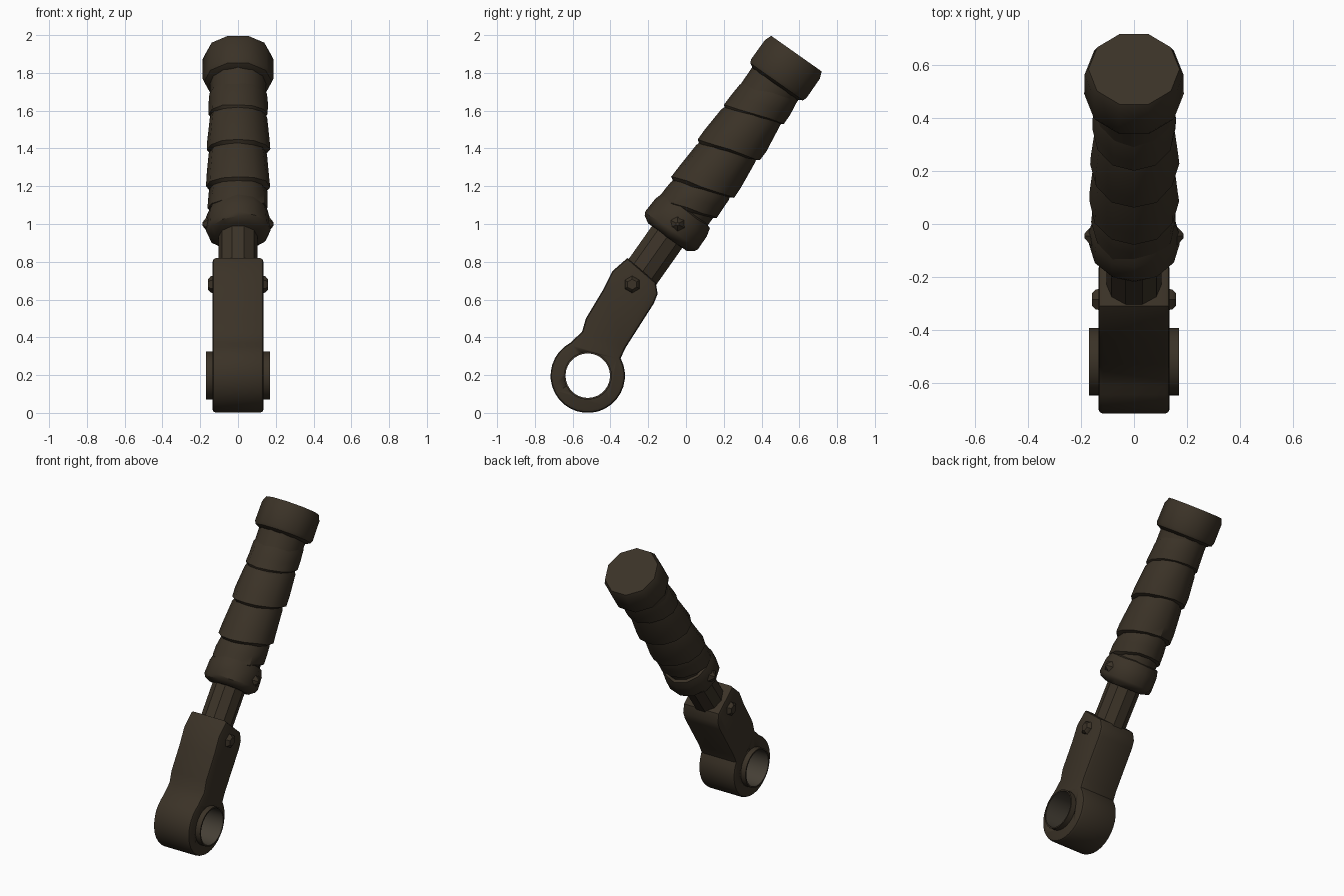
import bpy, bmesh, math, random
from mathutils import Matrix, Vector

random.seed(4)
cube = bpy.data.objects.get("Cube")
if cube:
    bpy.data.objects.remove(cube, do_unlink=True)


def material(name, rgb):
    m = bpy.data.materials.new(name)
    m.use_nodes = True
    m.diffuse_color = (*rgb, 1)
    bsdf = m.node_tree.nodes["Principled BSDF"]
    bsdf.inputs["Base Color"].default_value = (*rgb, 1)
    bsdf.inputs["Roughness"].default_value = 0.8
    return m


DARK = material("dark brown", (0.043, 0.032, 0.020))
WORN = material("worn brown", (0.060, 0.050, 0.036))

# Handle axis: leans back from the fork end, local z runs up the handle
AXIS = Matrix.Translation((0, -0.235, 0.74)) @ Matrix.Rotation(math.radians(-35.2), 4, 'X')
EYE = Vector((0, -0.52, 0.197))
EYE_R = 0.197
HALF = 0.135


def finish(name, bm, mat, matrix=None, angle=35):
    bmesh.ops.recalc_face_normals(bm, faces=bm.faces)
    if matrix is not None:
        bm.transform(matrix)
    mesh = bpy.data.meshes.new(name)
    bm.to_mesh(mesh)
    bm.free()
    mesh.materials.append(mat)
    ob = bpy.data.objects.new(name, mesh)
    bpy.context.collection.objects.link(ob)
    bpy.ops.object.select_all(action='DESELECT')
    ob.select_set(True)
    bpy.context.view_layer.objects.active = ob
    bpy.ops.object.shade_smooth_by_angle(angle=math.radians(angle))
    return ob


def turned(name, profile, sides, matrix=AXIS, tilt=0.0, jitter=0.0, closed=False, mat=DARK):
    """Rings of (radius, height); tilt slants them front to back."""
    bm = bmesh.new()
    rings = []
    for r, h in profile:
        ring = []
        for i in range(sides):
            a = math.tau * i / sides
            rr = r + random.uniform(-jitter, jitter)
            hh = h + tilt * math.sin(a) + random.uniform(-jitter, jitter)
            ring.append(bm.verts.new((rr * math.cos(a), rr * math.sin(a), hh)))
        rings.append(ring)
    pairs = list(zip(rings, rings[1:]))
    if closed:
        pairs.append((rings[-1], rings[0]))
    else:
        bm.faces.new(rings[0])
        bm.faces.new(rings[-1])
    for lo, hi in pairs:
        for i in range(sides):
            j = (i + 1) % sides
            bm.faces.new((lo[i], lo[j], hi[j], hi[i]))
    return finish(name, bm, mat, matrix)


# Eye and socket: one side outline, extruded across x and bevelled
outline = []
for i in range(25):
    a = math.radians(118 + 270 * i / 24)
    outline.append((EYE.y + EYE_R * math.cos(a), EYE.z + EYE_R * math.sin(a)))
outline += [(-0.32, 0.345), (-0.17, 0.58), (-0.15, 0.63), (-0.16, 0.69),
            (-0.31, 0.82), (-0.39, 0.75), (-0.44, 0.65), (-0.53, 0.50), (-0.55, 0.43)]
bm = bmesh.new()
face = bm.faces.new([bm.verts.new((-HALF, y, z)) for y, z in outline])
new = bmesh.ops.extrude_face_region(bm, geom=[face])["geom"]
bmesh.ops.translate(bm, vec=(2 * HALF, 0, 0),
                    verts=[v for v in new if isinstance(v, bmesh.types.BMVert)])
rims = [e for e in bm.edges if abs(e.verts[0].co.x - e.verts[1].co.x) < 1e-5]
bmesh.ops.bevel(bm, geom=rims, offset=0.018, segments=2, profile=0.5, affect='EDGES')
socket = finish("eye_socket", bm, DARK)

# Pin hole through the eye
ACROSS = Matrix.Translation(EYE) @ Matrix.Rotation(math.pi / 2, 4, 'Y')
cutter = turned("hole_cutter", [(0.123, -0.3), (0.123, 0.3)], 28, ACROSS)
cutter.hide_render = True
hole = socket.modifiers.new("hole", 'BOOLEAN')
hole.operation = 'DIFFERENCE'
hole.solver = 'EXACT'
hole.object = cutter
bpy.context.view_layer.objects.active = socket
bpy.ops.object.modifier_apply(modifier=hole.name)
bpy.data.objects.remove(cutter, do_unlink=True)

# Bushing tube lining the hole, worn on its inner wall
bushing = turned("bushing", [(0.118, -0.17), (0.127, -0.17), (0.127, 0.17), (0.118, 0.17)],
                 28, ACROSS, closed=True)
bushing.data.materials.append(WORN)
for p in bushing.data.polygons:
    out = p.center - EYE
    out.x = 0
    if p.normal.dot(out.normalized()) < -0.5:
        p.material_index = 1

# Shaft, collar, grip core and end cap along the axis
turned("shaft", [(0.104, -0.08), (0.104, 0.32)], 10)
turned("collar", [(0.125, 0.235), (0.158, 0.255), (0.170, 0.275), (0.168, 0.36),
                  (0.155, 0.405), (0.130, 0.415)], 12, jitter=0.004)
turned("grip_core", [(0.140, 0.38), (0.146, 0.80), (0.148, 1.10), (0.150, 1.26)], 12)
turned("end_cap", [(0.150, 1.225), (0.180, 1.24), (0.188, 1.26), (0.187, 1.385),
                   (0.172, 1.422)], 10)

# Slanted overlapping wraps, each flared at its lower lip
for k, (low, high) in enumerate([(0.42, 0.56), (0.56, 0.80), (0.80, 1.03), (1.03, 1.19)]):
    flare = 0.158 if k in (0, 3) else 0.168
    turned(f"grip_wrap_{k + 1}",
           [(0.135, low - 0.02), (flare, low), (flare - 0.002, low + 0.06),
            (0.153, high - 0.03), (0.138, high + 0.02)],
           12, tilt=0.05, jitter=0.004)

# Side studs on the socket and on the collar
for side, label in ((1, "left"), (-1, "right")):
    turn = Matrix.Rotation(side * math.pi / 2, 4, 'Y')
    turned(f"{label}_socket_stud", [(0.050, 0.115), (0.043, 0.145), (0.028, 0.158)], 6,
           Matrix.Translation((0, -0.285, 0.68)) @ turn)
    turned(f"{label}_collar_stud", [(0.060, 0.13), (0.038, 0.165), (0.010, 0.187)], 6,
           Matrix.Translation((0, -0.045, 1.0)) @ turn)
